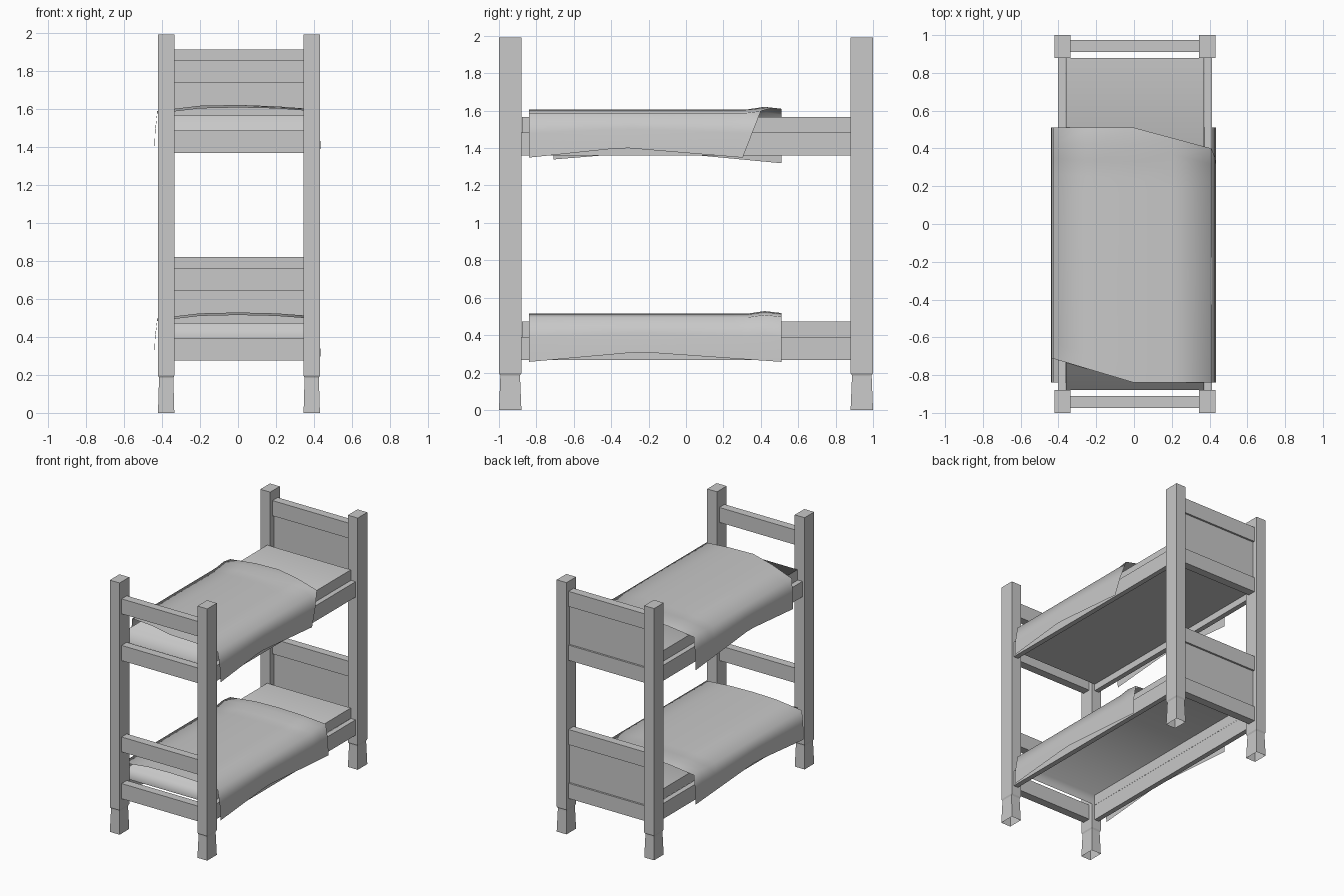
import bpy, bmesh
from mathutils import Vector

cube = bpy.data.objects.get("Cube")
if cube:
    bpy.data.objects.remove(cube, do_unlink=True)

grey = bpy.data.materials.new("plain_grey")
grey.use_nodes = True
color = (0.58, 0.58, 0.58, 1)
grey.diffuse_color = color
grey.node_tree.nodes["Principled BSDF"].inputs["Base Color"].default_value = color

CX = 0.005        # middle of the frame
TIER = 1.092      # height between the two beds


def finish(name, bm, smooth=False):
    mesh = bpy.data.meshes.new(name)
    bm.normal_update()
    bm.to_mesh(mesh)
    bm.free()
    mesh.materials.append(grey)
    for p in mesh.polygons:
        p.use_smooth = smooth
    obj = bpy.data.objects.new(name, mesh)
    bpy.context.collection.objects.link(obj)
    return obj


def box_mesh(x, y, z):
    """Box from (low, high) ranges."""
    bm = bmesh.new()
    bmesh.ops.create_cube(bm, size=1)
    for v in bm.verts:
        v.co = Vector([r[0] if c < 0 else r[1] for c, r in zip(v.co, (x, y, z))])
    bm.normal_update()
    return bm


def box(name, x, y, z):
    return finish(name, box_mesh(x, y, z))


def mattress(name, bottom, top, open_below):
    """Mattress whose front top edge is soft and other edges are crisp."""
    front = -0.878
    bm = box_mesh((CX - 0.366, CX + 0.366), (front, 0.88), (bottom, top))
    for e in bm.edges:
        e.smooth = all(v.co.z > top - 0.01 and v.co.y < front + 0.01 for v in e.verts)
    if open_below:
        below = [f for f in bm.faces if f.normal.z < -0.5]
        bmesh.ops.delete(bm, geom=below, context="FACES")
    return finish(name, bm, smooth=True)


def post(name, x, y):
    """Square post with a waisted foot, open underneath."""
    bm = bmesh.new()
    rings = []
    for z, s in ((0, 1), (0.175, 0.88), (0.185, 0.88), (0.197, 1), (1.99, 1)):
        rings.append([bm.verts.new((x + sx * 0.043 * s, y + sy * 0.06 * s, z))
                      for sx, sy in ((-1, -1), (1, -1), (1, 1), (-1, 1))])
    for a, b in zip(rings, rings[1:]):
        for i in range(4):
            j = (i + 1) % 4
            bm.faces.new((a[i], a[j], b[j], b[i]))
    bm.faces.new(rings[-1])
    return finish(name, bm)


def blanket(name, base, slip):
    """Draped sheet; slip pulls two opposite corners in along the bed."""
    columns = [(-0.44, 0), (-0.437, 0.5), (-0.425, 0.96), (-0.2, 1), (0, 1),
               (0.2, 1), (0.41, 1), (0.428, 0.55), (0.435, 0)]
    rows = 15
    bm = bmesh.new()
    grid = []
    for x, lift in columns:
        front = -0.84 + slip * 0.125 * max(0, -x) / 0.42
        back = 0.51 - slip * (0.11 * max(0, x) / 0.41 + (0.09 * (1 - lift) if x > 0 else 0))
        line = []
        for i in range(rows + 1):
            t = i / rows
            y = front + (back - front) * t
            top = 0.515 - 0.02 * (x / 0.41) ** 2
            # raised fold near the pillow end
            top += 0.015 * max(0, 1 - abs(y - 0.43) / 0.1)
            # hem is highest a little before the middle
            hem = 0.257 + 0.053 * (t / 0.44 if t < 0.44 else (1 - t) / 0.56)
            if x < 0:
                hem -= slip * (0.01 + 0.02 * t)
            line.append(bm.verts.new((x, y, base + hem + (top - hem) * lift)))
        grid.append(line)
    for a, b in zip(grid, grid[1:]):
        for i in range(rows):
            bm.faces.new((a[i], b[i], b[i + 1], a[i + 1]))
    return finish(name, bm, smooth=True)


# Four corner posts
for sx, side in ((-1, "right"), (1, "left")):
    for sy, end in ((-1, "front"), (1, "back")):
        post(f"{end}_{side}_post", CX + sx * 0.383, sy * 0.94)

span = (CX - 0.341, CX + 0.341)
foot_y = (-0.975, -0.91)
head_y = (0.91, 0.975)
for tier, base in (("lower", 0), ("upper", TIER)):
    low = (base + 0.275, base + 0.395)

    # Foot end: two rails
    box(f"{tier}_foot_rail", span, foot_y, low)
    box(f"{tier}_foot_top_rail", span, foot_y, (base + 0.645, base + 0.763))

    # Head end: two rails and a recessed panel
    box(f"{tier}_head_rail", span, head_y, low)
    box(f"{tier}_head_top_rail", span, head_y, (base + 0.70, base + 0.82))
    box(f"{tier}_head_panel", span, (0.925, 0.96), (low[1], base + 0.70))

    # Side rails
    side_z = (base + 0.268, base + 0.39)
    for s, side in ((-1, "right"), (1, "left")):
        xs = sorted((CX + s * 0.367, CX + s * 0.407))
        box(f"{tier}_{side}_side_rail", xs, (-0.88, 0.88), side_z)

    # Bedding
    is_lower = tier == "lower"
    bottom = side_z[1] if is_lower else base + 0.32
    mattress(f"{tier}_mattress", bottom, base + 0.473, is_lower)
    blanket(f"{tier}_blanket", base, 0 if is_lower else 1)
